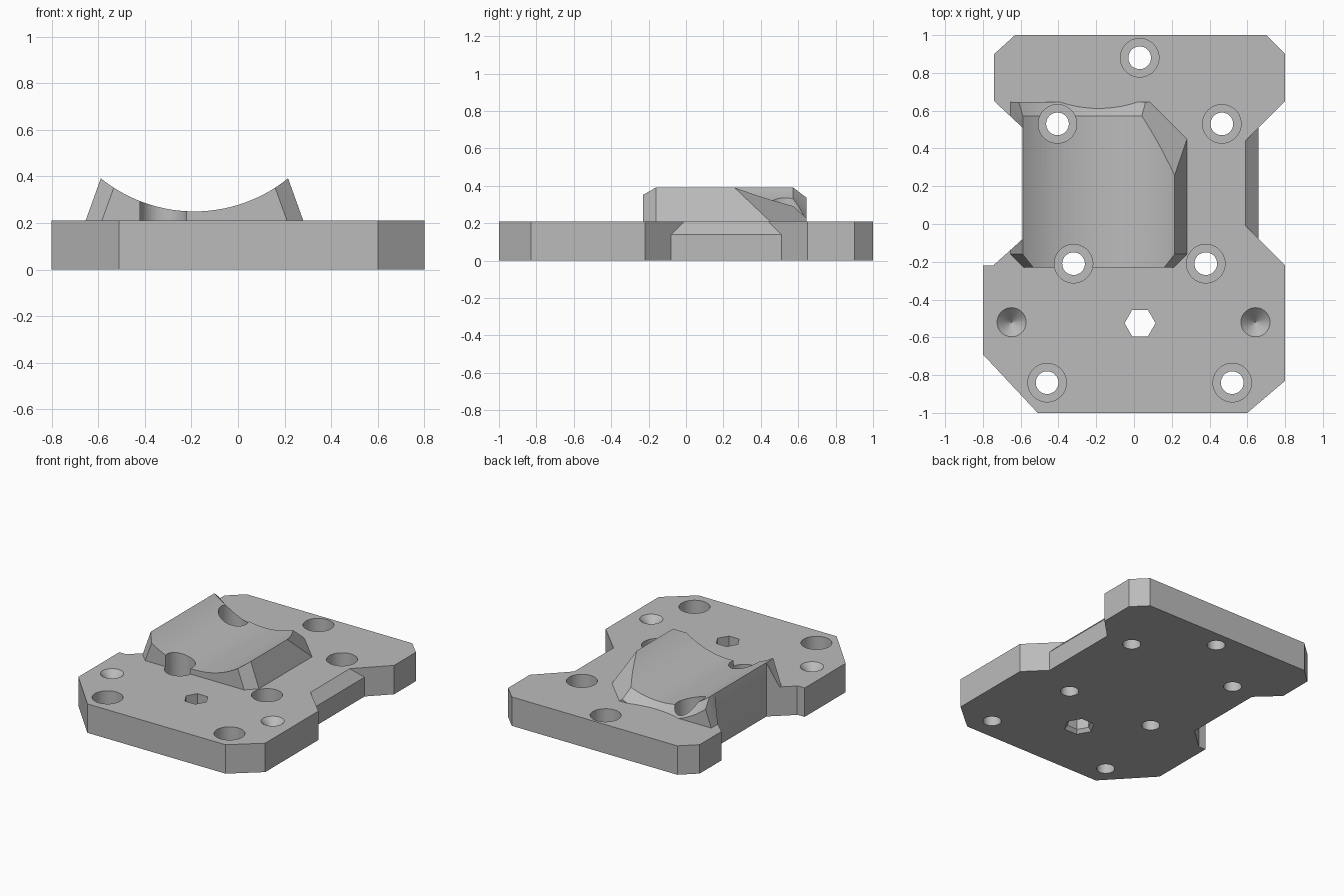
import bpy, bmesh
from math import cos, sin, tau
from mathutils import Vector

if "Cube" in bpy.data.objects:
    bpy.data.objects.remove(bpy.data.objects["Cube"])

TOP = 0.21          # plate thickness
SADDLE_X = -0.187   # saddle centre line

grey = bpy.data.materials.new("plain_grey")
grey.use_nodes = True
grey.diffuse_color = (0.5, 0.5, 0.5, 1)
grey.node_tree.nodes["Principled BSDF"].inputs["Base Color"].default_value = (0.5, 0.5, 0.5, 1)


def loft(bm, rings):
    """Join matching rings of points into a closed solid."""
    loops = [[bm.verts.new(p) for p in ring] for ring in rings]
    n = len(loops[0])
    for a, b in zip(loops, loops[1:]):
        for i in range(n):
            j = (i + 1) % n
            bm.faces.new((a[i], a[j], b[j], b[i]))
    bm.faces.new(loops[0])
    bm.faces.new(loops[-1])


def make(name, bm):
    bmesh.ops.recalc_face_normals(bm, faces=bm.faces)
    mesh = bpy.data.meshes.new(name)
    bm.to_mesh(mesh)
    bm.free()
    mesh.materials.append(grey)
    ob = bpy.data.objects.new(name, mesh)
    bpy.context.collection.objects.link(ob)
    return ob


def boolean(target, other, operation):
    mod = target.modifiers.new(operation, "BOOLEAN")
    mod.operation = operation
    mod.solver = "EXACT"
    mod.object = other
    bpy.context.view_layer.objects.active = target
    bpy.ops.object.modifier_apply(modifier=mod.name)
    bpy.data.objects.remove(other)


def flat(points, z):
    return [(x, y, z) for x, y in points]


def turned(bm, x, y, profile, sides=48):
    """Solid of revolution from (radius, height) pairs."""
    loft(bm, [[(x + r * cos(tau * i / sides), y + r * sin(tau * i / sides), z)
               for i in range(sides)] for r, z in profile])


# Plate with clipped corners; the right notch has a sloped upper edge
def outline(inset):
    return [(-0.51, -1), (0.6, -1), (0.8, -0.83), (0.8, -0.22),
            (0.66 - inset, -0.08 + inset), (0.66 - inset, 0.51 - inset),
            (0.8, 0.65), (0.8, 0.9), (0.7, 1), (-0.63, 1), (-0.74, 0.9),
            (-0.74, -0.22), (-0.8, -0.22), (-0.8, -0.69)]


bm = bmesh.new()
loft(bm, [flat(outline(0), 0), flat(outline(0), 0.14), flat(outline(0.07), TOP)])
plate = make("mounting_plate", bm)


# Saddle block with sloping sides and clipped front corners
def block_ring(z):
    w = 0.4675 - 0.36 * (z - TOP)
    half = [(w, 0.645), (w, -0.16), (w - 0.07, -0.23)]
    both = half + [(-x, y) for x, y in reversed(half)]
    return [(SADDLE_X + x, y, z) for x, y in both]


bm = bmesh.new()
loft(bm, [block_ring(0.1), block_ring(0.45)])
# Sloping cut across the back right corner
cut = bmesh.ops.bisect_plane(bm, geom=bm.verts[:] + bm.edges[:] + bm.faces[:],
                             plane_co=Vector((0.28, 0.45, TOP)),
                             plane_no=Vector((1, 1, 1.414)), clear_outer=True)
bmesh.ops.holes_fill(bm, edges=[e for e in bm.edges if e.is_boundary])
block = make("saddle_block", bm)

# Round trough that dips away at the back
bm = bmesh.new()
loft(bm, [[(SADDLE_X + 0.64 * cos(tau * i / 128), y, 0.89 - drop + 0.64 * sin(tau * i / 128))
           for i in range(128)] for y, drop in ((-0.4, 0), (0.572, 0), (0.772, 0.2))])
boolean(block, make("trough_cutter", bm), "DIFFERENCE")
boolean(plate, block, "UNION")

# Left side notch through plate and saddle
bm = bmesh.new()
notch = [(-0.59, -0.08), (-0.59, 0.51), (-0.745, 0.655), (-0.745, -0.2195)]
loft(bm, [flat(notch, -0.1), flat(notch, 0.6)])
boolean(plate, make("notch_cutter", bm), "DIFFERENCE")

# Counterbored screw holes, conical dimples and the hexagonal hole
bm = bmesh.new()
screws = [(0.03, 0.88), (-0.405, 0.53), (0.465, 0.53), (-0.32, -0.21),
          (0.38, -0.21), (-0.46, -0.84), (0.52, -0.84)]
for x, y in screws:
    turned(bm, x, y, [(0.06, -0.1), (0.06, 0.09), (0.102, 0.09), (0.102, 0.8)])
for x in (-0.648, 0.643):
    turned(bm, x, -0.52, [(0.001, TOP - 0.077), (0.077, TOP), (0.097, TOP + 0.02)])
turned(bm, 0.032, -0.525, [(0.12, -0.02), (0.082, 0.025), (0.082, 0.4)], 6)
boolean(plate, make("hole_cutter", bm), "DIFFERENCE")

# Smooth the round surfaces, keep the machined edges crisp
bpy.ops.object.select_all(action="DESELECT")
plate.select_set(True)
bpy.context.view_layer.objects.active = plate
bpy.ops.object.shade_smooth_by_angle(angle=0.5)
